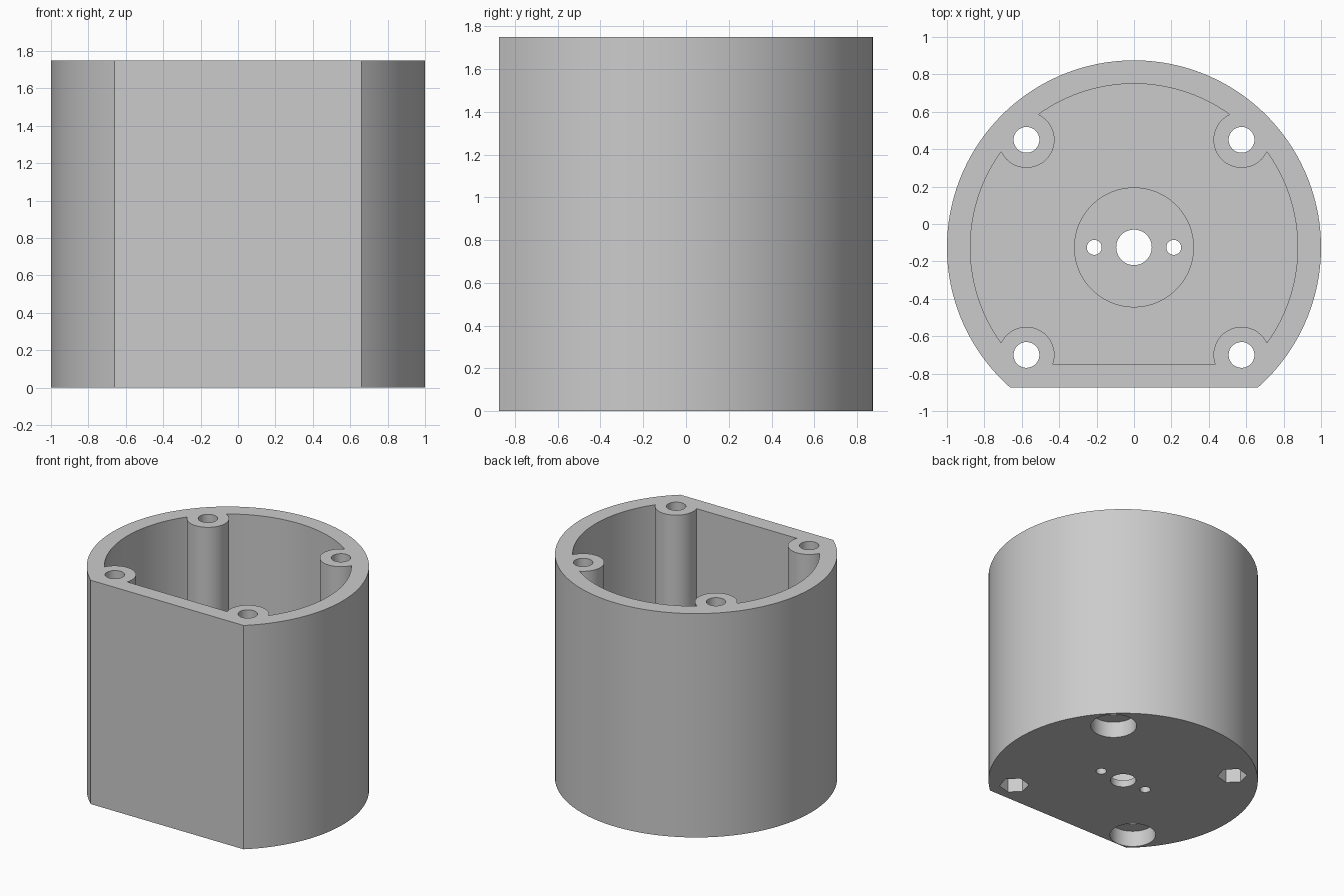
import bpy, bmesh, math

if "Cube" in bpy.data.objects:
    bpy.data.objects.remove(bpy.data.objects["Cube"], do_unlink=True)

HEIGHT, FLOOR, CY = 1.75, 0.25, -0.125   # overall height, floor thickness, axis y
POST = 0.575                             # post offset from the axis
TOP = HEIGHT + 0.1
cutters = []


def prism(name, outline, z0, z1):
    """Extrude a closed outline, given around the axis, from z0 to z1."""
    bm = bmesh.new()
    face = bm.faces.new([bm.verts.new((x, y + CY, z0)) for x, y in outline])
    grown = bmesh.ops.extrude_face_region(bm, geom=[face])["geom"]
    verts = [v for v in grown if isinstance(v, bmesh.types.BMVert)]
    bmesh.ops.translate(bm, verts=verts, vec=(0, 0, z1 - z0))
    bmesh.ops.recalc_face_normals(bm, faces=bm.faces)
    mesh = bpy.data.meshes.new(name)
    bm.to_mesh(mesh)
    bm.free()
    obj = bpy.data.objects.new(name, mesh)
    bpy.context.collection.objects.link(obj)
    return obj


def ring(r, n=48, x=0, y=0, start=0):
    angles = [start + 2 * math.pi * i / n for i in range(n)]
    return [(x + r * math.cos(a), y + r * math.sin(a)) for a in angles]


def d_shape(r, flat, n=128):
    """Circle cut off by a straight front edge."""
    a0 = -math.asin(flat / r)
    sweep = math.pi - 2 * a0
    return [(r * math.cos(a0 + sweep * i / n), r * math.sin(a0 + sweep * i / n))
            for i in range(n + 1)]


def cut(target, name, outline, z0, z1):
    cutter = prism(name, outline, z0, z1)
    cutter.hide_render = True
    cutters.append(cutter)
    mod = target.modifiers.new(name, "BOOLEAN")
    mod.operation, mod.solver, mod.object = "DIFFERENCE", "EXACT", cutter
    return cutter


def apply_modifiers(obj):
    bpy.context.view_layer.update()
    graph = bpy.context.evaluated_depsgraph_get()
    mesh = bpy.data.meshes.new_from_object(obj.evaluated_get(graph))
    obj.modifiers.clear()
    obj.data = mesh


# Outer body with a flat front
housing = prism("housing", d_shape(1, 0.75), 0, HEIGHT)

# Cavity that leaves the four screw posts standing
corners = [(sx * POST, sy * POST) for sx in (-1, 1) for sy in (-1, 1)]
cavity = cut(housing, "cavity_cutter", d_shape(0.875, 0.625), FLOOR, TOP)
for x, y in corners:
    cut(cavity, "post_cutter", ring(0.15, 48, x, y), 0, TOP + 0.1)
apply_modifiers(cavity)

# Round recess in the floor, shaft hole and two small screw holes
cut(housing, "recess_cutter", ring(0.318, 96), 0.055, FLOOR + 0.1)
cut(housing, "shaft_hole_cutter", ring(0.095), -0.1, FLOOR)
for x in (-0.2125, 0.2125):
    cut(housing, "screw_hole_cutter", ring(0.04, 32, x), -0.1, FLOOR)

# Post holes, with round counterbores and hexagonal nut pockets underneath
for x, y in corners:
    cut(housing, "post_hole_cutter", ring(0.069, 48, x, y), -0.1, TOP)
    if x * y > 0:
        cut(housing, "counterbore_cutter", ring(0.17, 48, x, y), -0.1, 0.13)
    else:
        cut(housing, "nut_pocket_cutter",
            ring(0.11, 6, x, y, math.atan2(y, x)), -0.1, 0.13)
apply_modifiers(housing)
for cutter in cutters:
    bpy.data.objects.remove(cutter, do_unlink=True)

# Single grey material
grey = bpy.data.materials.new("light grey")
grey.use_nodes = True
grey.diffuse_color = (0.6, 0.6, 0.6, 1)
grey.node_tree.nodes["Principled BSDF"].inputs["Base Color"].default_value = (0.6, 0.6, 0.6, 1)
housing.data.materials.clear()
housing.data.materials.append(grey)
for face in housing.data.polygons:
    face.material_index = 0

# Smooth curved walls, sharp rims
bpy.ops.object.select_all(action="DESELECT")
housing.select_set(True)
bpy.context.view_layer.objects.active = housing
bpy.ops.object.shade_smooth_by_angle(angle=math.radians(30))
